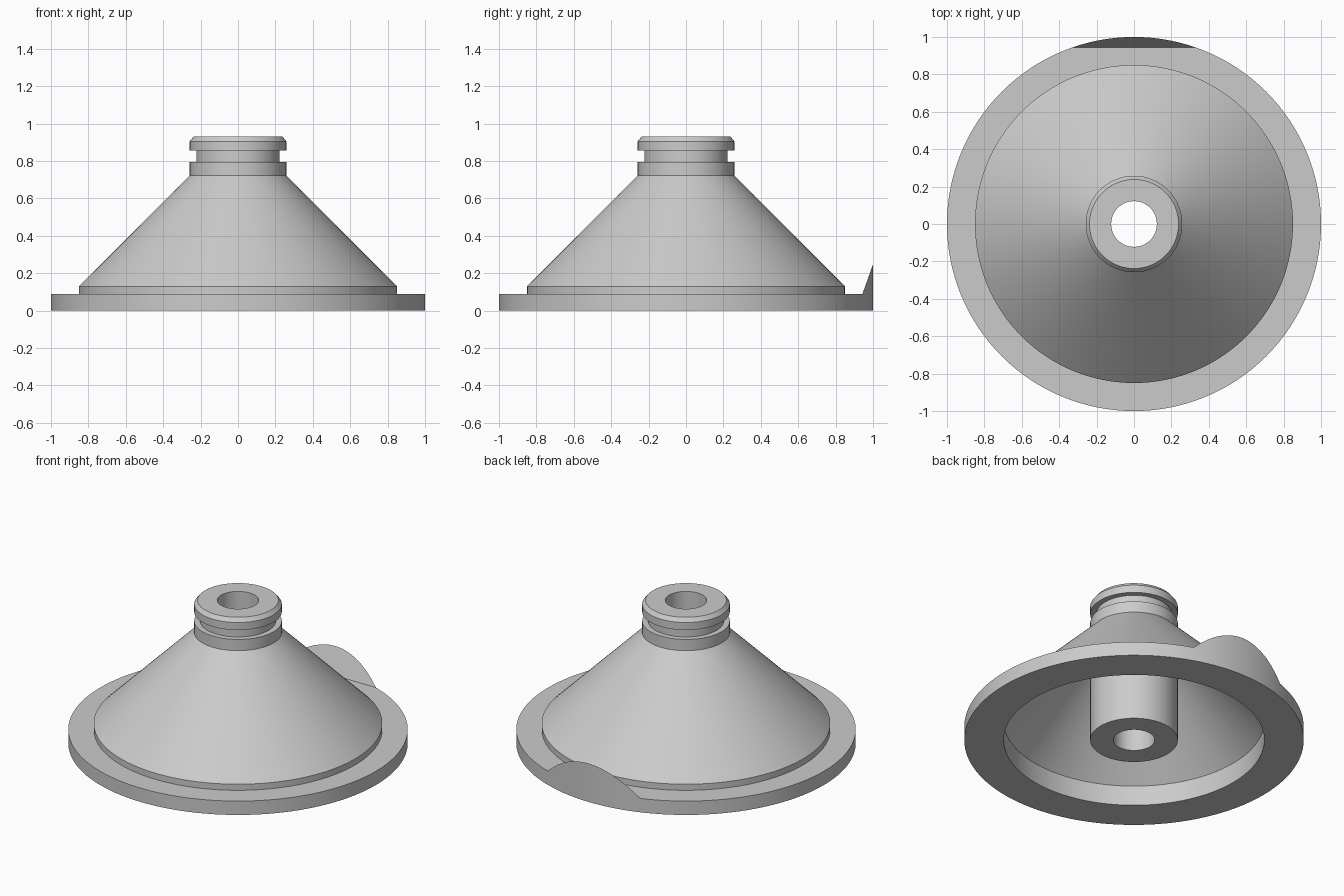
import bpy
import bmesh
import math
from mathutils import Vector

SEGMENTS = 128
RIM_Z = 0.09

cube = bpy.data.objects.get("Cube")
if cube:
    bpy.data.objects.remove(cube, do_unlink=True)

# Single plain grey
grey = bpy.data.materials.new("plain grey")
grey.use_nodes = True
colour = (0.6, 0.6, 0.6, 1)
grey.diffuse_color = colour
grey.node_tree.nodes["Principled BSDF"].inputs["Base Color"].default_value = colour


def finish(bm, name):
    bmesh.ops.recalc_face_normals(bm, faces=bm.faces)
    mesh = bpy.data.meshes.new(name)
    bm.to_mesh(mesh)
    bm.free()
    mesh.materials.append(grey)
    obj = bpy.data.objects.new(name, mesh)
    bpy.context.collection.objects.link(obj)
    bpy.ops.object.select_all(action="DESELECT")
    obj.select_set(True)
    bpy.context.view_layer.objects.active = obj
    bpy.ops.object.shade_smooth_by_angle(angle=math.radians(20))
    return obj


def lathe(name, profile):
    bm = bmesh.new()
    verts = [bm.verts.new((r, 0, z)) for r, z in profile]
    edges = [bm.edges.new((a, b)) for a, b in zip(verts, verts[1:] + verts[:1])]
    bmesh.ops.spin(bm, geom=verts + edges, cent=(0, 0, 0), axis=(0, 0, 1),
                   angle=math.tau, steps=SEGMENTS, use_merge=True)
    bmesh.ops.remove_doubles(bm, verts=bm.verts, dist=0.0001)
    return finish(bm, name)


# Hollow cone with flange, grooved neck and central tube
bore = [(0.122, 0.93), (0.122, 0)]
tube_and_cavity = [(0.258, 0), (0.258, 0.64), (0.768, 0.13), (0.768, 0)]
flange = [(1, 0), (1, RIM_Z), (0.85, RIM_Z), (0.85, 0.13)]
neck = [(0.258, 0.722), (0.258, 0.795), (0.223, 0.795), (0.223, 0.856),
        (0.258, 0.856), (0.258, 0.905), (0.238, 0.93)]
lathe("flanged_cone", bore + tube_and_cavity + flange + neck)

# Rear lug: a slice of the flange cylinder under a steep plane
bm = bmesh.new()
height = 0.3
bmesh.ops.create_cone(bm, cap_ends=True, segments=SEGMENTS,
                      radius1=1, radius2=1, depth=height)
bmesh.ops.translate(bm, verts=bm.verts, vec=(0, 0, RIM_Z + height / 2))
foot, tip = Vector((0, 0.943, RIM_Z)), Vector((0, 1, 0.25))
slope = tip - foot
normal = Vector((0, -slope.z, slope.y))
cut = bmesh.ops.bisect_plane(bm, geom=bm.verts[:] + bm.edges[:] + bm.faces[:],
                             plane_co=foot, plane_no=normal, clear_outer=True)
cut_edges = [g for g in cut["geom_cut"] if isinstance(g, bmesh.types.BMEdge)]
bmesh.ops.holes_fill(bm, edges=cut_edges, sides=0)
finish(bm, "rear_lug")
